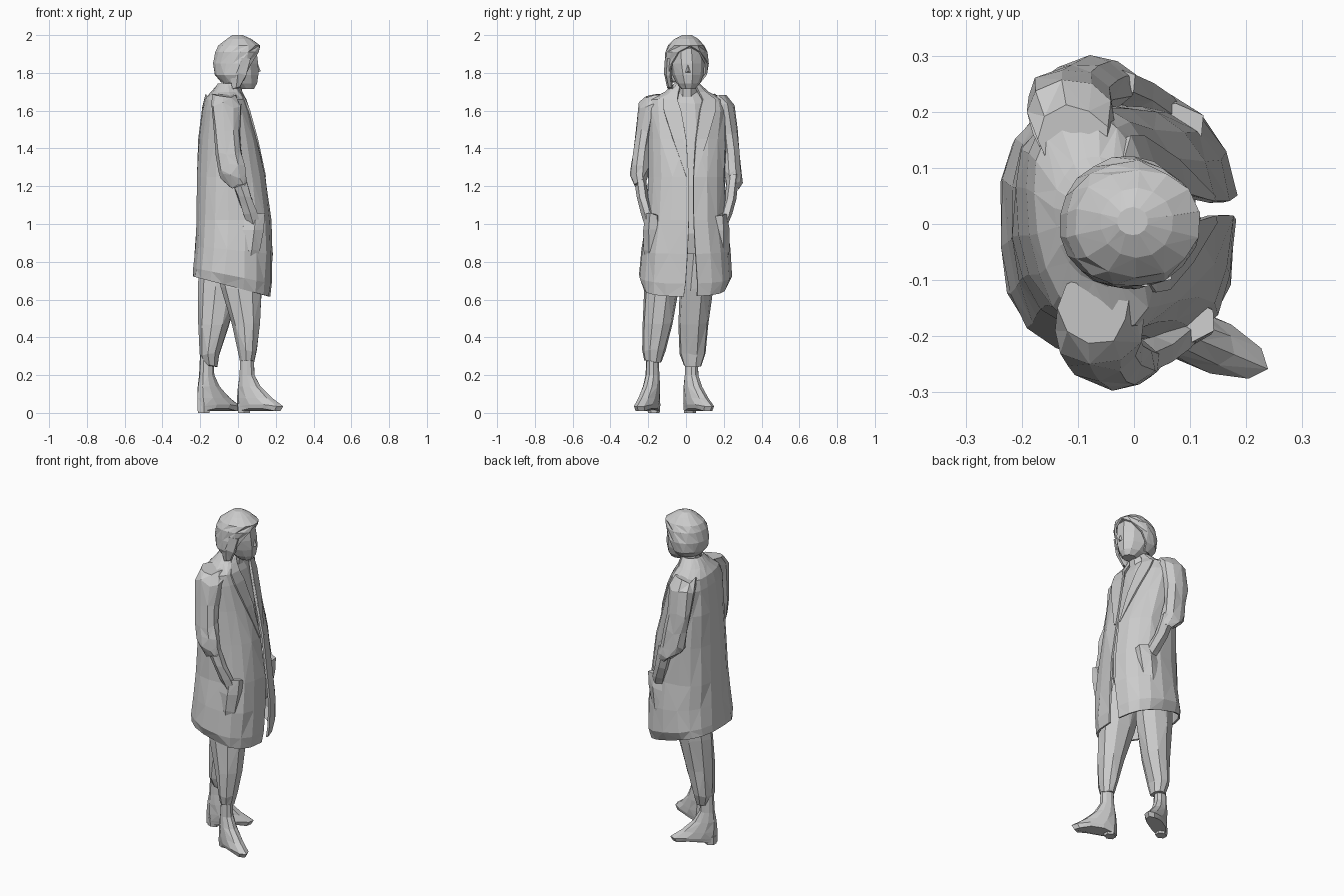
import bpy, math, random
from mathutils import Vector

random.seed(4)


def mesh(name, verts, faces, thick=0.0):
    me = bpy.data.meshes.new(name)
    me.from_pydata([tuple(v) for v in verts], [], faces)
    me.update()
    ob = bpy.data.objects.new(name, me)
    bpy.context.collection.objects.link(ob)
    if thick:
        m = ob.modifiers.new("thickness", 'SOLIDIFY')
        m.thickness = thick
        m.offset = -1
    return ob


def skin(name, rings, closed=True, bottom=True, top=True, thick=0.0):
    """Join rings, listed from low to high, with triangles."""
    n = len(rings[0])
    faces = []
    for r in range(len(rings) - 1):
        for i in range(n if closed else n - 1):
            j = (i + 1) % n
            a, b, c, d = r * n + i, r * n + j, (r + 1) * n + j, (r + 1) * n + i
            faces += [(a, b, c), (a, c, d)] if (i + r) % 2 else [(a, b, d), (b, c, d)]
    if bottom:
        faces.append(tuple(range(n))[::-1])
    if top:
        faces.append(tuple(range((len(rings) - 1) * n, len(rings) * n)))
    return mesh(name, [p for r in rings for p in r], faces, thick)


def tube(name, levels, n=8, rough=0.0):
    """Limb from levels (x, y, z, half depth, half width), high to low."""
    rings = []
    for x, y, z, rx, ry in reversed(levels):
        ring = []
        for i in range(n):
            t = 2 * math.pi * (i + 0.5) / n
            k = 1.04 + random.uniform(-rough, rough)
            ring.append((x + k * rx * math.cos(t), y + k * ry * math.sin(t),
                         z + random.uniform(-rough, rough) * 0.2))
        rings.append(ring)
    return skin(name, rings)


def edge(level, t, grow=1.0):
    """Point on a garment level: z, back, front, right, left, gap, power, shear, tilt."""
    z, xb, xf, y0, y1, gap, p, shear, tilt = level
    c, s = math.cos(t), math.sin(t)
    c, s = [math.copysign(abs(v) ** (2 / p), v) for v in (c, s)]
    x = (xb + xf) / 2 + grow * c * (xf - xb) / 2
    y = (y0 + y1) / 2 + grow * s * (y1 - y0) / 2
    return Vector((x - shear * y, y, z - tilt * x))


def shell(name, levels, n, thick, rough=0.0, top=False, turn=0.0):
    """Sheet wrapped round the body with an opening near the front."""
    rings = []
    for lv in levels:
        g = lv[5]
        rings.append([edge(lv, turn + g + (2 * math.pi - 2 * g) * i / n,
                           1 + random.uniform(-rough, rough)) for i in range(n + 1)])
    return skin(name, rings, closed=False, bottom=False, top=top, thick=thick)


# Open coat, hem to collar
TURN = 0.09
coat = [
    (0.66, -0.24, 0.168, -0.23, 0.22, 0.10, 2.7, 0.0, 0.26),
    (0.72, -0.238, 0.178, -0.245, 0.24, 0.09, 2.6, 0.0, 0.20),
    (0.86, -0.23, 0.183, -0.237, 0.235, 0.07, 2.4, 0.0, 0.1),
    (1.02, -0.225, 0.176, -0.215, 0.215, 0.05, 2.4, 0.02, 0.0),
    (1.25, -0.215, 0.145, -0.205, 0.21, 0.05, 2.3, 0.03, 0.0),
    (1.45, -0.21, 0.10, -0.205, 0.215, 0.10, 2.3, 0.08, 0.0),
    (1.60, -0.19, 0.06, -0.205, 0.215, 0.2, 2.3, 0.12, 0.0),
    (1.66, -0.173, 0.04, -0.19, 0.20, 0.32, 2.2, 0.12, 0.0),
    (1.70, -0.14, 0.025, -0.11, 0.12, 0.5, 2.0, 0.1, 0.0),
    (1.745, -0.105, 0.01, -0.06, 0.07, 0.6, 2.0, 0.0, 0.0),
]
shell("coat", coat, 18, 0.012, 0.024, turn=TURN)

# Lapels folded back along the opening
for side, name in ((1, "left_lapel"), (-1, "right_lapel")):
    inner, outer = [], []
    for lv, width in zip(coat[4:], (0.04, 0.28, 0.42, 0.4, 0.4, 0.35)):
        inner.append(edge(lv, TURN + side * lv[5], 1.01))
        outer.append(edge(lv, TURN + side * (lv[5] + width), 1.02 + width * 0.08))
    pts = inner + outer
    m = len(inner)
    mesh(name, pts, [(i, i + 1, m + i + 1, m + i)[::-side] for i in range(m - 1)], 0.01)

# Shirt filling the coat opening
tube("shirt", [(-0.05, 0.005, 1.71, 0.05, 0.06), (-0.06, 0.005, 1.64, 0.09, 0.13),
               (-0.06, 0.005, 1.45, 0.13, 0.16), (-0.045, 0.005, 1.2, 0.155, 0.16),
               (-0.04, 0.0, 0.95, 0.15, 0.16), (-0.04, 0.0, 0.84, 0.12, 0.15)], 10, 0.02)

# Sleeves and forearms reaching into the pockets
arms = {
    "right": ([(-0.07, -0.15, 1.675, 0.06, 0.06), (-0.065, -0.19, 1.63, 0.078, 0.057),
               (-0.06, -0.22, 1.49, 0.068, 0.047), (-0.05, -0.235, 1.38, 0.066, 0.048),
               (-0.035, -0.243, 1.30, 0.072, 0.05), (-0.025, -0.248, 1.25, 0.07, 0.045),
               (0.005, -0.245, 1.205, 0.045, 0.03)],
              [(-0.005, -0.245, 1.26, 0.045, 0.03), (0.035, -0.23, 1.14, 0.038, 0.03),
               (0.065, -0.205, 1.06, 0.04, 0.032), (0.085, -0.185, 0.99, 0.035, 0.03)]),
    "left": ([(-0.11, 0.15, 1.68, 0.06, 0.06), (-0.115, 0.2, 1.63, 0.078, 0.057),
              (-0.115, 0.227, 1.49, 0.072, 0.047), (-0.10, 0.238, 1.38, 0.068, 0.048),
              (-0.08, 0.247, 1.28, 0.072, 0.05), (-0.065, 0.25, 1.23, 0.07, 0.046),
              (-0.035, 0.25, 1.19, 0.045, 0.03)],
             [(-0.04, 0.25, 1.26, 0.045, 0.03), (0.0, 0.235, 1.13, 0.038, 0.03),
              (0.035, 0.21, 1.05, 0.04, 0.032), (0.055, 0.19, 0.99, 0.035, 0.03)]),
}
for side, (sleeve, forearm) in arms.items():
    tube(side + "_sleeve", sleeve, 9, 0.09)
    tube(side + "_forearm", forearm, 6, 0.04)

# Pockets bulging round the hidden hands
for side, x, y in (("right", 0.07, -0.172), ("left", 0.05, 0.175)):
    tube(side + "_pocket", [(x + 0.01, y, 1.05, 0.065, 0.04), (x, y, 0.97, 0.07, 0.055),
                            (x - 0.01, y, 0.86, 0.06, 0.055), (x - 0.02, y, 0.78, 0.03, 0.04)], 7, 0.05)

# Trouser legs, baggy and gathered at the ankle
tube("right_trouser_leg", [(-0.02, -0.09, 0.95, 0.12, 0.085), (0.02, -0.13, 0.66, 0.105, 0.088),
                           (0.045, -0.15, 0.47, 0.073, 0.08), (0.05, -0.17, 0.33, 0.05, 0.06),
                           (0.05, -0.175, 0.27, 0.036, 0.045)], 9, 0.04)
tube("left_trouser_leg", [(-0.07, 0.08, 0.95, 0.12, 0.085), (-0.1, 0.055, 0.66, 0.105, 0.085),
                          (-0.125, 0.04, 0.47, 0.08, 0.078), (-0.15, 0.035, 0.31, 0.052, 0.066),
                          (-0.145, 0.035, 0.25, 0.036, 0.045)], 9, 0.04)

# Ankle boots: heel end fixed, length and width shrinking upward
for name, hx, hy, turn in (("right", -0.005, -0.155, -23), ("left", -0.215, 0.0, 31)):
    d = Vector((math.cos(math.radians(turn)), math.sin(math.radians(turn)), 0))
    s = Vector((-d.y, d.x, 0))
    rings = []
    for z, back, front, wide, arch in ((0.01, 0.0, 0.25, 0.044, 0.022), (0.035, 0.0, 0.265, 0.05, 0.015),
                                       (0.08, 0.0, 0.2, 0.048, 0), (0.14, 0.005, 0.135, 0.043, 0),
                                       (0.20, 0.015, 0.1, 0.036, 0), (0.30, 0.02, 0.095, 0.032, 0)):
        mid, half = (back + front) / 2, (front - back) / 2
        rings.append([Vector((hx, hy, z + arch * max(0, 1 - abs(math.cos(t)) * 1.3)))
                      + d * (mid + half * math.cos(t)) + s * wide * math.sin(t)
                      for t in [2 * math.pi * i / 10 for i in range(10)]])
    skin(name + "_boot", rings)
    h = Vector((hx, hy, 0)) + d * 0.04
    tube(name + "_heel", [(h.x, h.y, 0.05, 0.038, 0.034), (h.x, h.y, 0.0, 0.034, 0.03)], 6)

# Neck, head and nose
tube("neck", [(-0.02, 0.005, 1.80, 0.055, 0.05), (-0.04, 0.005, 1.65, 0.055, 0.055)], 8)
tube("head", [(0.0, 0.0, 1.98, 0.05, 0.05), (-0.003, 0.0, 1.93, 0.1, 0.088),
              (0.0, 0.005, 1.85, 0.108, 0.09), (0.005, 0.01, 1.79, 0.104, 0.08),
              (0.025, 0.012, 1.745, 0.077, 0.06), (0.045, 0.012, 1.715, 0.04, 0.035)], 10)
mesh("nose", [(0.1, 0.01, 1.865), (0.1, -0.012, 1.80), (0.1, 0.032, 1.80), (0.12, 0.01, 1.808)],
     [(0, 1, 3), (0, 3, 2), (1, 2, 3), (0, 2, 1)])

# Hair swept round the face, longer on the right
hair = [
    (1.75, -0.09, 0.05, -0.095, 0.08, 1.25, 2.0, 0.0, 0.0),
    (1.79, -0.125, 0.085, -0.115, 0.112, 1.15, 2.0, 0.0, 0.0),
    (1.85, -0.133, 0.105, -0.116, 0.12, 0.95, 2.0, 0.0, 0.0),
    (1.91, -0.122, 0.115, -0.112, 0.112, 0.55, 2.1, 0.0, 0.0),
    (1.945, -0.105, 0.118, -0.095, 0.098, 0.0, 2.1, 0.0, 0.0),
    (1.98, -0.06, 0.07, -0.06, 0.065, 0.0, 2.0, 0.0, 0.0),
    (2.0, -0.03, 0.025, -0.02, 0.03, 0.0, 2.0, 0.0, 0.0),
]
shell("hair", hair, 14, 0.012, 0.02, top=True, turn=0.2)
tube("side_lock", [(0.02, -0.085, 1.88, 0.05, 0.025), (0.0, -0.095, 1.79, 0.05, 0.02),
                   (-0.01, -0.085, 1.72, 0.022, 0.015)], 6, 0.05)
